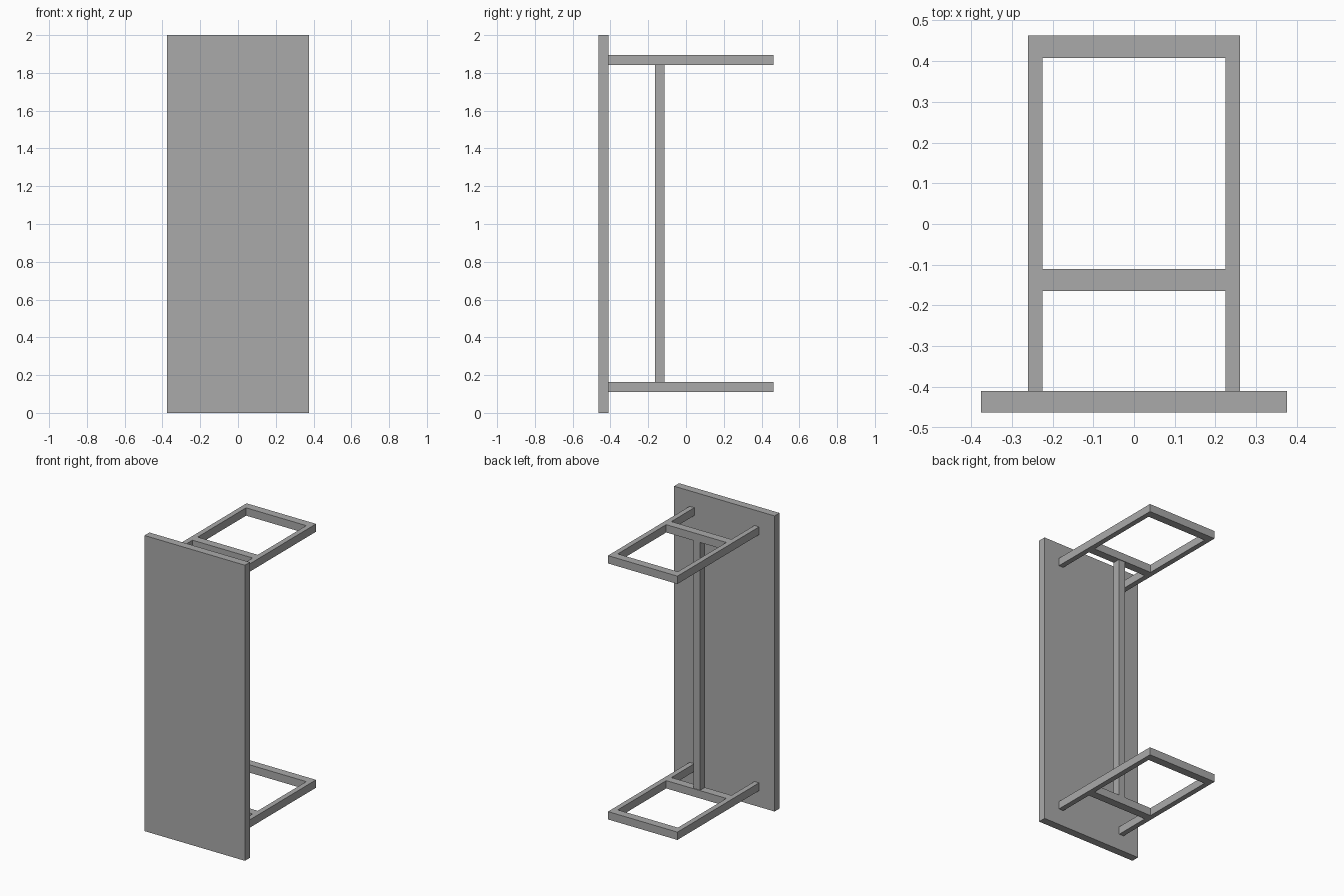
import bpy

# Remove the default cube
cube = bpy.data.objects.get("Cube")
if cube:
    bpy.data.objects.remove(cube, do_unlink=True)

grey = bpy.data.materials.new("plain_grey")
grey.use_nodes = True
colour = (0.4, 0.4, 0.4, 1)
grey.diffuse_color = colour
grey.node_tree.nodes["Principled BSDF"].inputs["Base Color"].default_value = colour


def box(name, x, y, z):
    """Box spanning the (low, high) range on each axis."""
    spans = (x, y, z)
    bpy.ops.mesh.primitive_cube_add(size=1, location=[(a + b) / 2 for a, b in spans])
    obj = bpy.context.object
    obj.name = name
    obj.scale = [b - a for a, b in spans]
    bpy.ops.object.transform_apply(location=False, rotation=False, scale=True)
    obj.data.materials.append(grey)
    return obj


BACK, PANEL_BACK = 0.463, -0.41
OUTER, INNER = 0.26, 0.225
BAR_Y = (-0.165, -0.11)

# Tabletop panel standing on its end
box("tabletop", (-0.376, 0.376), (-0.463, PANEL_BACK), (0, 2))

# Two leg frames, each with two legs, a foot rail and a cross rail
for level, z in (("lower", (0.11, 0.163)), ("upper", (1.842, 1.895))):
    for side, x in (("right", (-OUTER, -INNER)), ("left", (INNER, OUTER))):
        box(f"{level}_{side}_leg", x, (PANEL_BACK, BACK), z)
    box(f"{level}_foot_rail", (-INNER, INNER), (0.408, BACK), z)
    box(f"{level}_cross_rail", (-INNER, INNER), BAR_Y, z)

# Long stretcher joining the cross rails
box("stretcher", (-0.026, 0.026), (-0.165, -0.115), (0.14, 1.895))
